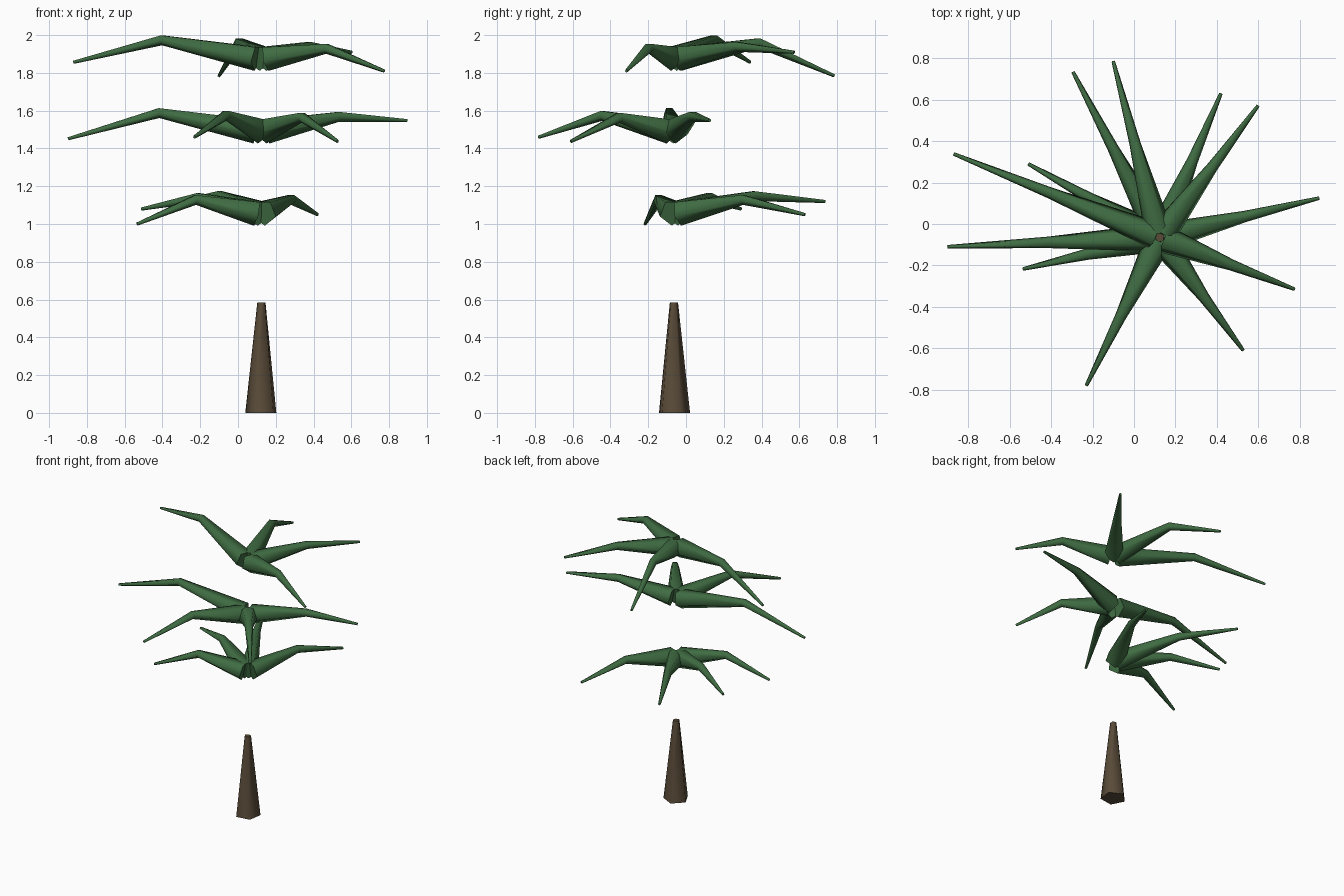
import bpy, bmesh, math
from mathutils import Vector

if "Cube" in bpy.data.objects:
    bpy.data.objects.remove(bpy.data.objects["Cube"])

SIDES = 5
CX, CY = 0.125, -0.065   # trunk axis


def material(name, rgb):
    m = bpy.data.materials.new(name)
    m.diffuse_color = (*rgb, 1)
    m.use_nodes = True
    m.node_tree.nodes["Principled BSDF"].inputs["Base Color"].default_value = m.diffuse_color
    return m


def tube(name, points, radii, up, start, mat):
    """Capped, tapered five-sided tube along a short path."""
    pts = [Vector(p) for p in points]
    bm = bmesh.new()
    rings = []
    for i, (p, r) in enumerate(zip(pts, radii)):
        t = Vector((0, 0, 0))
        if i > 0:
            t += (p - pts[i - 1]).normalized()
        if i < len(pts) - 1:
            t += (pts[i + 1] - p).normalized()
        t.normalize()
        u = (up - t * up.dot(t)).normalized()
        v = t.cross(u)
        angles = [start + math.tau * k / SIDES for k in range(SIDES)]
        rings.append([bm.verts.new(p + r * (math.cos(a) * u + math.sin(a) * v)) for a in angles])
    for a, b in zip(rings, rings[1:]):
        for k in range(SIDES):
            j = (k + 1) % SIDES
            bm.faces.new((a[k], a[j], b[j], b[k])).smooth = True
    bm.faces.new(rings[0][::-1])
    bm.faces.new(rings[-1])
    bmesh.ops.recalc_face_normals(bm, faces=bm.faces)
    me = bpy.data.meshes.new(name)
    bm.to_mesh(me)
    bm.free()
    me.set_sharp_from_angle(angle=math.radians(80))
    me.materials.append(mat)
    ob = bpy.data.objects.new(name, me)
    bpy.context.collection.objects.link(ob)
    return ob


bark = material("bark", (0.10, 0.07, 0.04))
leaf = material("leaf", (0.05, 0.15, 0.055))

# Short tapered trunk
tube("trunk", [(CX, CY, 0), (CX, CY, 0.585)], [0.0875, 0.023],
     Vector((1, 0, 0)), math.radians(-45), bark)

# Branch tiers: base height, then (tip x, tip y, elbow z, tip z) per branch
tiers = {
    "lower": (1.06, [(-0.51, 0.29, 1.14, 1.08), (-0.535, -0.217, 1.13, 1.0),
                     (0.42, 0.63, 1.13, 1.05), (-0.295, 0.735, 1.15, 1.12)]),
    "middle": (1.495, [(-0.90, -0.11, 1.59, 1.452), (-0.23, -0.78, 1.575, 1.46),
                       (0.527, -0.61, 1.565, 1.437), (0.895, 0.125, 1.57, 1.548)]),
    "upper": (1.88, [(-0.87, 0.338, 1.975, 1.857), (0.775, -0.315, 1.93, 1.81),
                     (0.60, 0.572, 1.94, 1.91), (-0.10, 0.785, 1.96, 1.785)]),
}
for tier, (z, branches) in tiers.items():
    for n, (x, y, elbow_z, tip_z) in enumerate(branches, 1):
        out = Vector((x - CX, y - CY, 0))
        base = Vector((CX, CY, z)) + out.normalized() * 0.03
        elbow = Vector((CX, CY, elbow_z)) + out * 0.53
        tube(f"{tier}_branch_{n}", [base, elbow, (x, y, tip_z)],
             [0.07, 0.029, 0.009], Vector((0, 0, 1)), math.pi, leaf)
